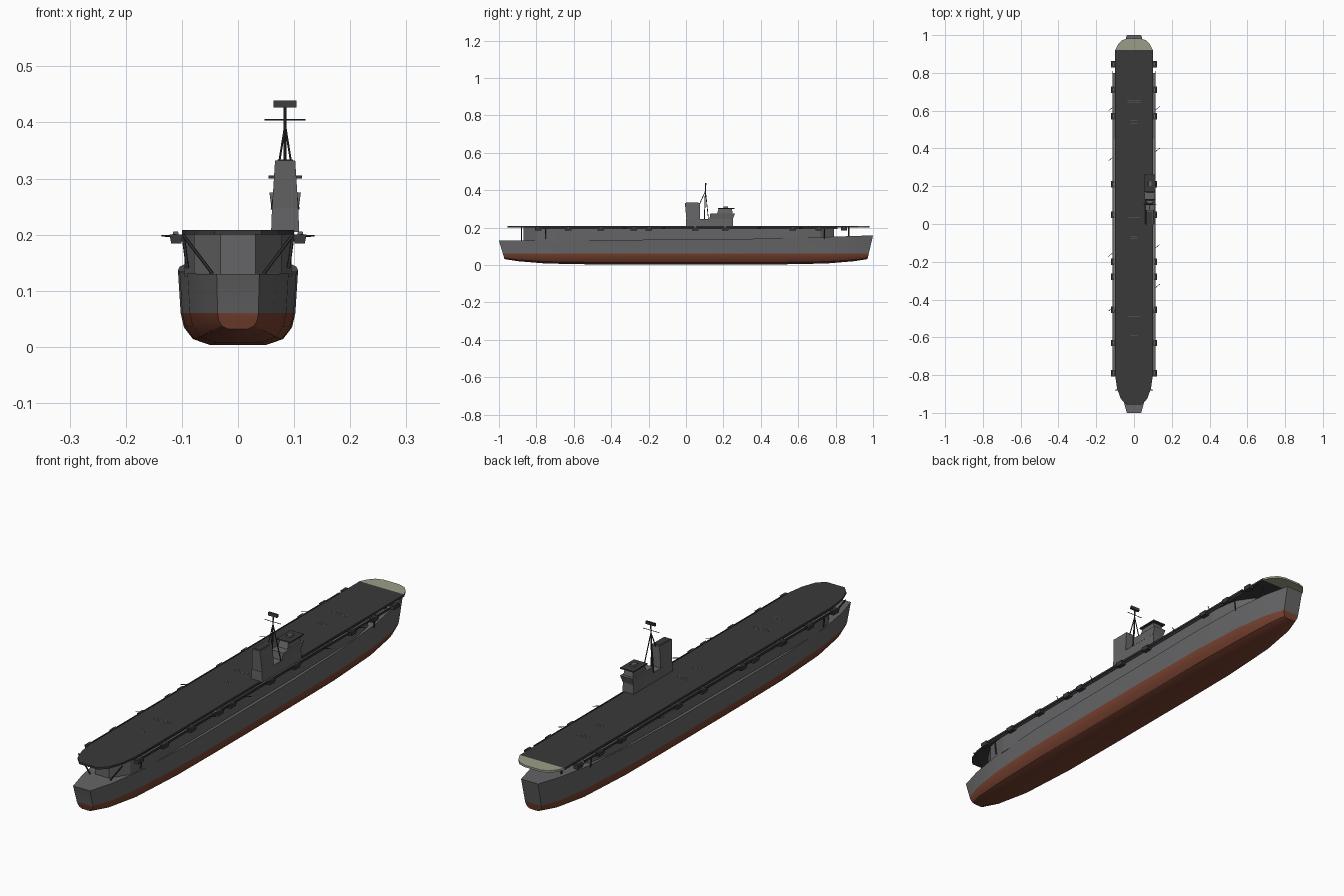
import bpy, bmesh, math
from mathutils import Vector

if "Cube" in bpy.data.objects:
    bpy.data.objects.remove(bpy.data.objects["Cube"])


def material(name, r, g, b):
    m = bpy.data.materials.new(name)
    m.use_nodes = True
    m.diffuse_color = (r, g, b, 1)
    m.node_tree.nodes["Principled BSDF"].inputs["Base Color"].default_value = (r, g, b, 1)
    return m


HULL = material("hull grey", .13, .13, .135)
DECK = material("deck dark grey", .042, .042, .042)
RED = material("antifouling red", .19, .055, .03)
CREAM = material("pale cream", .33, .34, .25)


def make(name, bm, *mats):
    bmesh.ops.recalc_face_normals(bm, faces=bm.faces)
    me = bpy.data.meshes.new(name)
    bm.to_mesh(me)
    bm.free()
    for m in mats:
        me.materials.append(m)
    ob = bpy.data.objects.new(name, me)
    bpy.context.collection.objects.link(ob)
    return ob


def loft(name, rings, *mats):
    """Skin a list of closed rings and cap both ends."""
    bm = bmesh.new()
    vs = [[bm.verts.new(p) for p in r] for r in rings]
    n = len(vs[0])
    for a, b in zip(vs, vs[1:]):
        for i in range(n):
            j = (i + 1) % n
            bm.faces.new((a[i], a[j], b[j], b[i]))
    bm.faces.new(vs[0])
    bm.faces.new(vs[-1])
    return make(name, bm, *mats)


def prism(name, half, z0, z1, mat):
    """Outline mirrored in x and extruded between two heights."""
    pts = half + [(-x, y) for x, y in reversed(half)]
    return loft(name, [[(x, y, z) for x, y in pts] for z in (z0, z1)], mat)


def block(name, x, y0, y1, z0, z1, w0, w1, mat, lean0=0, lean1=0):
    """Box of half width w0 at the base and w1 on top, with leaning ends."""
    rings = [[(x - w, a, z), (x + w, a, z), (x + w, b, z), (x - w, b, z)]
             for w, a, b, z in ((w0, y0, y1, z0), (w1, y0 + lean0, y1 + lean1, z1))]
    return loft(name, rings, mat)


def rod(name, a, b, r, mat, sides=6):
    a, b = Vector(a), Vector(b)
    bm = bmesh.new()
    bmesh.ops.create_cone(bm, cap_ends=True, segments=sides, radius1=r, radius2=r,
                          depth=(b - a).length)
    q = (b - a).to_track_quat('Z', 'Y')
    for v in bm.verts:
        v.co = q @ v.co + (a + b) / 2
    return make(name, bm, mat)


# Hull: stations are y, half width, keel height, sheer height
stations = [(-1, .038, .03, .13), (-.9, .066, .018, .13), (-.75, .09, .005, .131),
            (-.5, .104, 0, .133), (-.2, .107, 0, .135), (.2, .107, 0, .137),
            (.5, .104, 0, .143), (.75, .09, .005, .15), (.9, .066, .018, .155),
            (1, .038, .03, .158)]
section = [(.45, .05), (.75, .23), (.9, .58), (.955, 1)]
rings = []
for y, w, keel, top in stations:
    half = [(w * f, keel + (.06 - keel) * h) for f, h in section] + [(w, top)]
    full = half + [(-x, z) for x, z in reversed(half)]
    rake = .03 if abs(y) == 1 else 0
    rings.append([(x, y - math.copysign(rake * (top - z) / (top - .03), y), z)
                  for x, z in full])
hull = loft("hull", rings, HULL, RED)

# Split the flat ends at the waterline, then paint everything below it
bm = bmesh.new()
bm.from_mesh(hull.data)
bmesh.ops.bisect_plane(bm, geom=bm.verts[:] + bm.edges[:] + bm.faces[:],
                       plane_co=(0, 0, .06), plane_no=(0, 0, 1))
for f in bm.faces:
    f.material_index = int(f.calc_center_median().z < .0599)
bm.to_mesh(hull.data)
bm.free()
bpy.context.view_layer.objects.active = hull
hull.select_set(True)
bpy.ops.object.shade_smooth_by_angle(angle=math.radians(32))
hull.select_set(False)

# Hangar with tapered ends
prism("hangar", [(.031, -.87), (.078, -.8), (.095, -.7), (.095, .6), (.078, .72), (.031, .79)],
      .125, .2, HULL)

# Flight deck and pale round-down
prism("flight_deck", [(.042, -.955), (.07, -.925), (.09, -.87), (.1, -.8), (.1, .92)],
      .2, .208, DECK)
prism("deck_round_down", [(.1, .92), (.085, .95), (.065, .972), (.035, .982)], .2, .208, CREAM)
for y in (.65, .54, .03, -.07, -.485, -.595):
    w = .035 if y in (.65, .03, -.485) else .018
    for d in (-.006, .006):
        block("deck_marking", 0, y + d - .001, y + d + .001, .207, .2085, w, w, HULL)

for s in (-1, 1):
    # Struts beneath the overhanging deck ends
    rod("stern_strut", (s * .045, -.88, .13), (s * .098, -.88, .2), .003, DECK)
    rod("bow_strut", (s * .05, .87, .15), (s * .06, .87, .202), .004, DECK)
    for y in (-.75, .74):
        rod("gallery_post", (s * .09, y, .14), (s * .098, y, .2), .003, DECK)
    # Side galleries with rail
    block("gallery_floor", s * .106, -.8, .8, .193, .197, .007, .007, HULL)
    block("gallery_edge", s * .113, -.8, .81, .193, .201, .002, .002, DECK)
    block("life_raft_row", s * .104, -.45, .45, .197, .2, .002, .002, CREAM)
    # Gun tubs and barrels
    for y in (.845, .71, .57, .21, .05, -.2, -.28, -.455, -.63, -.79):
        block("gun_tub", s * .11, y - .017, y + .017, .184, .2, .009, .012, DECK)
        block("gun_mount", s * .111, y - .007, y + .007, .198, .206, .006, .004, HULL)
    # Outrigged aerials
    for y in ((.6, .38, -.13, -.34) if s > 0 else (.62, .355, -.15, -.44)):
        rod("side_aerial", (s * .11, y, .197), (s * .136, y + s * .022, .198), .0015, DECK)

# Island
X = .084
block("island_base", X, 0, .25, .205, .247, .025, .0235, HULL)
block("funnel_tower", X, .002, .075, .245, .332, .0235, .018, HULL, -.008, 0)
block("bridge_lower", X, .125, .25, .245, .275, .024, .028, HULL, .005, .012)
block("bridge_upper", X, .165, .25, .272, .3, .022, .019, HULL, .01, -.005)
block("bridge_platform", X, .17, .258, .3, .305, .03, .03, DECK)
block("bridge_director", X, .2, .225, .304, .312, .01, .008, HULL)
block("funnel_cap", X, 0, .066, .33, .334, .014, .014, DECK)

# Tripod mast, yard and radar
rod("mast_pole", (X, .098, .24), (X, .105, .43), .0025, DECK, 8)
for s in (-1, 1):
    rod("mast_leg", (X + s * .024, .12, .245), (X, .104, .395), .002, DECK)
rod("mast_rear_leg", (X, .07, .32), (X, .104, .395), .002, DECK)
rod("mast_yard", (.047, .104, .405), (.12, .104, .405), .0013, DECK)
block("radar_screen", X, .1, .108, .427, .439, .0205, .0205, DECK, .002, .002)
